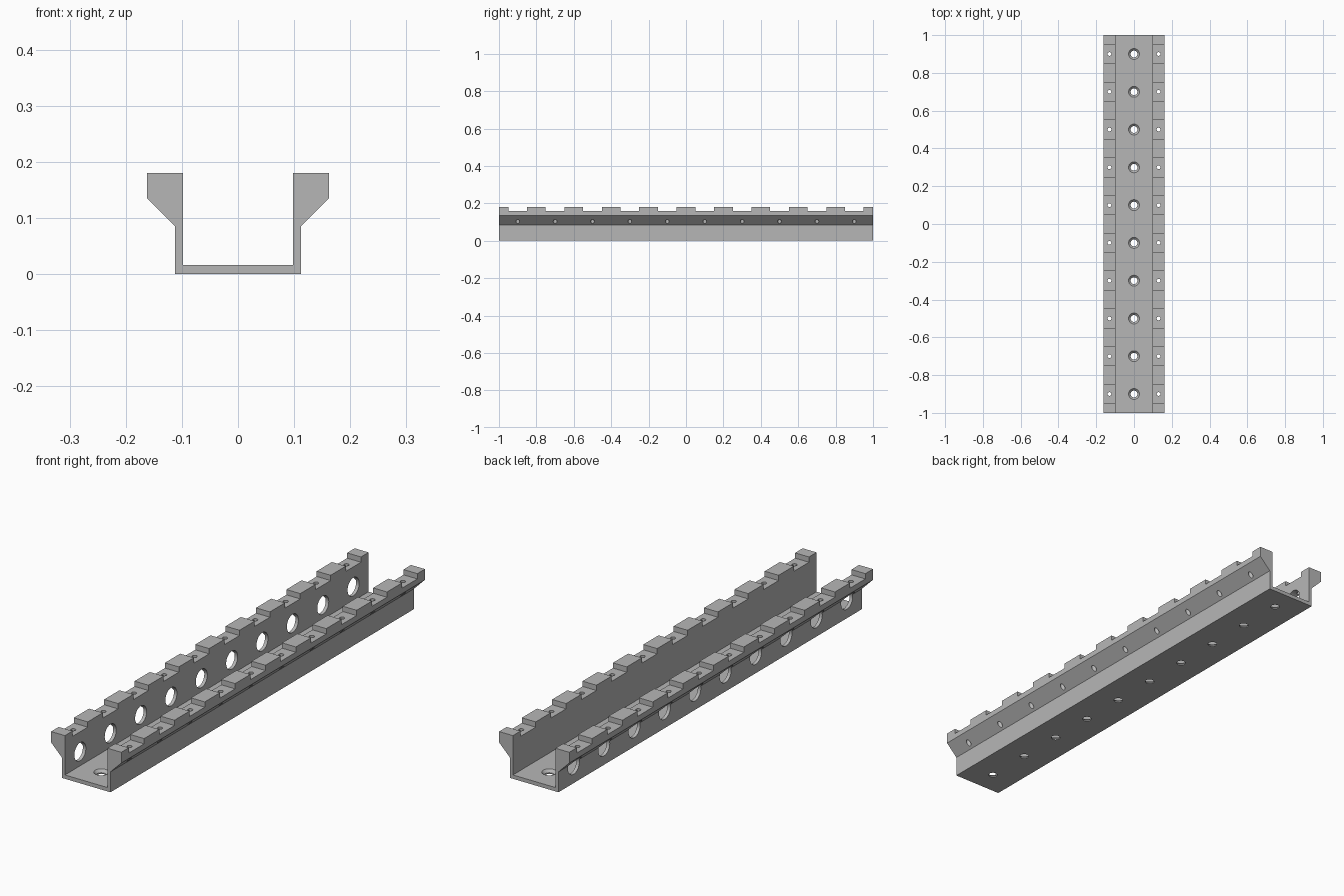
import bpy, bmesh, math
from mathutils import Matrix, Vector

if "Cube" in bpy.data.objects:
    bpy.data.objects.remove(bpy.data.objects["Cube"], do_unlink=True)

LENGTH, PITCH, COUNT = 2.0, 0.2, 10
STATIONS = [-0.9 + PITCH * i for i in range(COUNT)]

grey = bpy.data.materials.new("plain grey")
grey.use_nodes = True
colour = (0.47, 0.47, 0.47, 1)
grey.diffuse_color = colour
grey.node_tree.nodes["Principled BSDF"].inputs["Base Color"].default_value = colour


def finish(bm, name):
    bmesh.ops.recalc_face_normals(bm, faces=bm.faces)
    mesh = bpy.data.meshes.new(name)
    bm.to_mesh(mesh)
    bm.free()
    ob = bpy.data.objects.new(name, mesh)
    bpy.context.collection.objects.link(ob)
    mesh.materials.append(grey)
    return ob


def drills(name, places, rings, turn=Matrix(), sides=32):
    """Turned cutters: rings are (height, radius) pairs along the axis."""
    bm = bmesh.new()
    for place in places:
        loops = []
        for h, r in rings:
            loop = []
            for k in range(sides):
                a = math.tau * k / sides
                point = Vector((r * math.cos(a), r * math.sin(a), h))
                loop.append(bm.verts.new(turn @ point + Vector(place)))
            loops.append(loop)
        for low, high in zip(loops, loops[1:]):
            for k in range(sides):
                n = (k + 1) % sides
                bm.faces.new((low[k], low[n], high[n], high[k]))
        bm.faces.new(loops[0][::-1])
        bm.faces.new(loops[-1])
    return finish(bm, name)


# Channel: mirrored half profile swept along the length
half = [(0.112, 0), (0.112, 0.085), (0.162, 0.135),
        (0.162, 0.18), (0.098, 0.18), (0.098, 0.016)]
profile = half + [(-x, z) for x, z in reversed(half)]
bm = bmesh.new()
face = bm.faces.new([bm.verts.new((x, -LENGTH / 2, z)) for x, z in profile])
sweep = bmesh.ops.extrude_face_region(bm, geom=[face], use_keep_orig=True)
bmesh.ops.translate(bm, vec=(0, LENGTH, 0),
                    verts=[v for v in sweep["geom"] if isinstance(v, bmesh.types.BMVert)])
rail = finish(bm, "channel_rail")

# Notches between the teeth on both lips
bm = bmesh.new()
for y in STATIONS:
    place = Matrix.Translation((0, y, 0.208)) @ Matrix.Diagonal((0.5, 0.1, 0.1, 1))
    bmesh.ops.create_cube(bm, size=1, matrix=place)
notches = finish(bm, "notch_cutter")

# Countersunk floor holes, small lip holes, large holes in one wall
floor_holes = drills("floor_hole_cutter", [(0, y, 0) for y in STATIONS],
                     [(-0.02, 0.018), (0.005, 0.018), (0.016, 0.029), (0.03, 0.029)])
lip_holes = drills("lip_hole_cutter", [(s * 0.13, y, 0) for s in (-1, 1) for y in STATIONS],
                   [(0.05, 0.01), (0.25, 0.01)], sides=20)
wall_holes = drills("wall_hole_cutter", [(-0.13, y, 0.075) for y in STATIONS],
                    [(-0.07, 0.038), (0.07, 0.038)], Matrix.Rotation(math.pi / 2, 3, "Y"))

# Apply the cuts, then discard the cutters
cutters = [notches, floor_holes, wall_holes, lip_holes]
for cutter in cutters:
    cutter.hide_render = True
    cut = rail.modifiers.new(cutter.name, "BOOLEAN")
    cut.operation, cut.solver, cut.object = "DIFFERENCE", "EXACT", cutter
bpy.context.view_layer.update()
result = bpy.data.meshes.new_from_object(
    rail.evaluated_get(bpy.context.evaluated_depsgraph_get()))
rail.modifiers.clear()
rail.data = result
result.name = "channel_rail"
result.materials.clear()
result.materials.append(grey)
for polygon in result.polygons:
    polygon.material_index = 0
for cutter in cutters:
    bpy.data.objects.remove(cutter, do_unlink=True)

# Round hole walls, crisp edges elsewhere
bpy.ops.object.select_all(action="DESELECT")
rail.select_set(True)
bpy.context.view_layer.objects.active = rail
bpy.ops.object.shade_smooth_by_angle(angle=math.radians(25))
